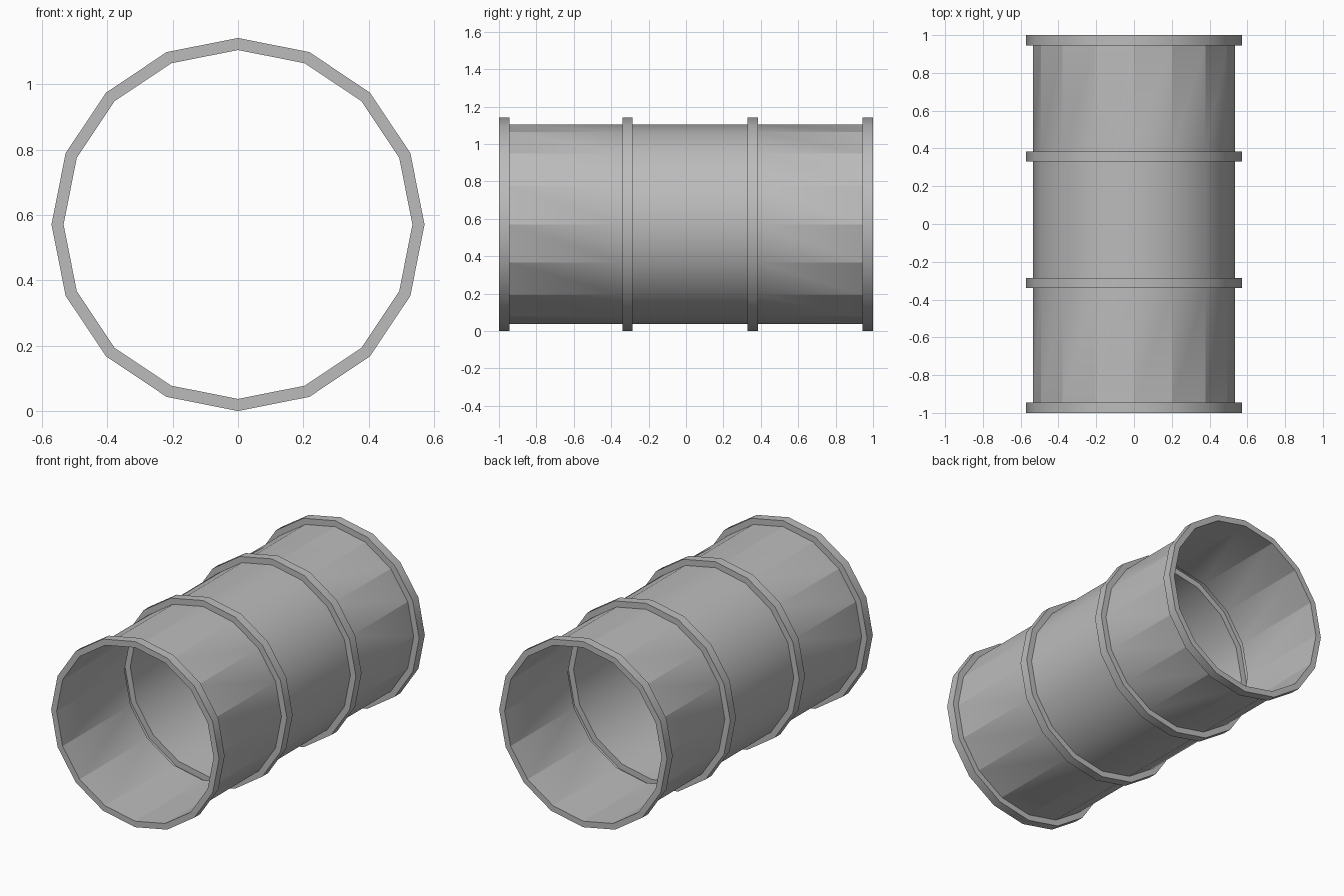
import bpy
import math
from mathutils import Vector

if "Cube" in bpy.data.objects:
    bpy.data.objects.remove(bpy.data.objects["Cube"], do_unlink=True)

SIDES = 16
R_IN, R_OUT = 0.534, 0.571
CENTRE_Z = 0.571
END, LIP = 1.0, 0.945

grey = bpy.data.materials.new("plain_grey")
grey.use_nodes = True
colour = (0.5, 0.5, 0.5, 1)
grey.diffuse_color = colour
grey.node_tree.nodes["Principled BSDF"].inputs["Base Color"].default_value = colour


def lathe(name, profile, faceted_beyond=9.0):
    """Turn a (radius, y) profile around the long axis.
    Walls stay flat, bands are round, and bands facet towards the open ends."""
    verts, faces = [], []
    n = len(profile)
    for i in range(SIDES):
        a = 2 * math.pi * i / SIDES
        for r, y in profile:
            verts.append((r * math.sin(a), y, r * math.cos(a)))
        j = (i + 1) % SIDES
        for k in range(n - 1):
            faces.append((i * n + k, i * n + k + 1, j * n + k + 1, j * n + k))
    mesh = bpy.data.meshes.new(name)
    mesh.from_pydata(verts, [], faces)
    mesh.materials.append(grey)
    # Turn bands to face outwards
    if sum(p.normal.dot(Vector((p.center.x, 0, p.center.z))) for p in mesh.polygons) < 0:
        mesh.flip_normals()
    mesh.update()
    mesh.shade_smooth()
    # Round normals on the bands, flat ones on walls and at the ends
    normals = [None] * len(mesh.loops)
    for p in mesh.polygons:
        is_wall = abs(p.normal.y) > 0.5
        for li in p.loop_indices:
            co = mesh.vertices[mesh.loops[li].vertex_index].co
            if is_wall or abs(co.y) > faceted_beyond:
                normals[li] = p.normal.copy()
            else:
                normals[li] = Vector((co.x, 0, co.z)).normalized()
    mesh.normals_split_custom_set(normals)
    obj = bpy.data.objects.new(name, mesh)
    obj.location.z = CENTRE_Z
    bpy.context.collection.objects.link(obj)
    return obj


def rib(y0, y1):
    """Raised rib in the shell wall, hollow on the inside."""
    return [(R_IN, y0), (R_OUT, y0), (R_OUT, y1), (R_IN, y1)]


# Thin shell with two pressed ribs
lathe("barrel_shell",
      [(R_IN, -END), (R_IN, -LIP)] + rib(-0.34, -0.285)
      + rib(0.33, 0.385) + [(R_IN, LIP), (R_IN, END)],
      faceted_beyond=0.9)

# Collars around both open ends
for name, side in (("front_collar", -1), ("rear_collar", 1)):
    lathe(name, [(R_IN, side * END), (R_OUT, side * END),
                 (R_OUT, side * LIP), (R_IN, side * LIP)])
